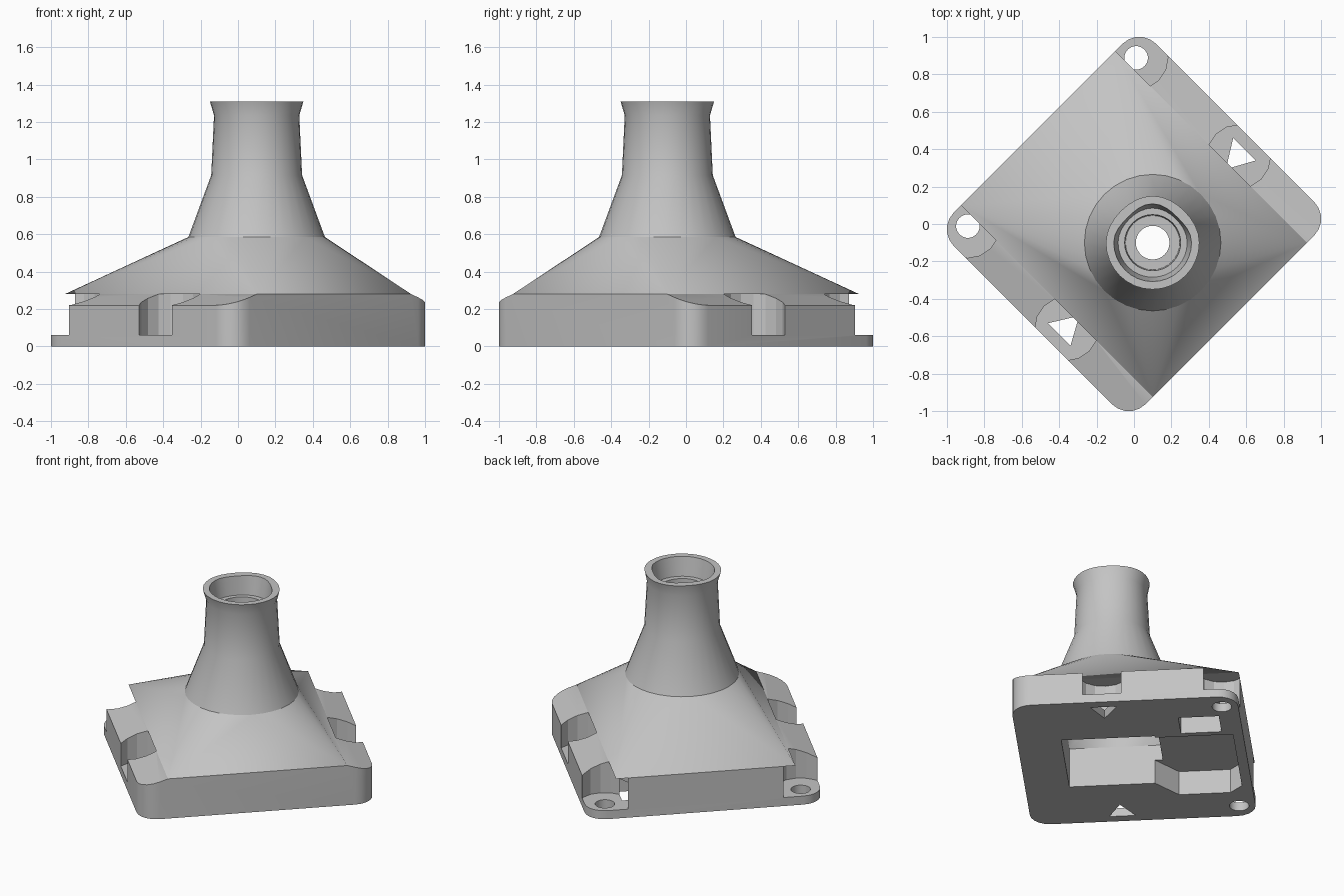
import bpy, bmesh, math
from mathutils import Matrix, Vector

cube = bpy.data.objects.get("Cube")
if cube:
    bpy.data.objects.remove(cube)

GREY = bpy.data.materials.new("plain_grey")
GREY.use_nodes = True
GREY.diffuse_color = (0.55, 0.55, 0.55, 1)
GREY.node_tree.nodes["Principled BSDF"].inputs["Base Color"].default_value = (0.55, 0.55, 0.55, 1)

# Parts are modelled square-on, then turned an eighth of a turn
TURN = Matrix.Rotation(-math.pi / 4, 4, 'Z')
AXIS = 0.141          # offset of the neck axis along local x
SIDES = 32
HALF_X, HALF_Y = 0.725, 0.765
HOOD_Y, HOOD_Z = 0.583, 0.28


def make(name, bm):
    bmesh.ops.recalc_face_normals(bm, faces=bm.faces)
    bm.transform(TURN)
    mesh = bpy.data.meshes.new(name)
    bm.to_mesh(mesh)
    bm.free()
    mesh.materials.append(GREY)
    ob = bpy.data.objects.new(name, mesh)
    bpy.context.collection.objects.link(ob)
    return ob


def circle(x, y, r, n):
    return [(x + r * math.cos(2 * math.pi * i / n), y + r * math.sin(2 * math.pi * i / n))
            for i in range(n)]


def rect(x0, x1, y0, y1):
    return [(x0, y0), (x1, y0), (x1, y1), (x0, y1)]


def prism(outline, z0, z1):
    bm = bmesh.new()
    face = bm.faces.new([bm.verts.new((x, y, z0)) for x, y in outline])
    top = bmesh.ops.extrude_face_region(bm, geom=[face])["geom"]
    bmesh.ops.translate(bm, vec=(0, 0, z1 - z0),
                        verts=[v for v in top if isinstance(v, bmesh.types.BMVert)])
    return bm


def hull(*layers):
    bm = bmesh.new()
    for outline, z in layers:
        for x, y in outline:
            bm.verts.new((x, y, z))
    bmesh.ops.convex_hull(bm, input=bm.verts)
    bmesh.ops.dissolve_limit(bm, angle_limit=0.001, verts=bm.verts, edges=bm.edges)
    return bm


def cut(ob, cutters):
    for c in cutters:
        c.hide_render = True
        mod = ob.modifiers.new("cut", 'BOOLEAN')
        mod.operation, mod.solver, mod.object = 'DIFFERENCE', 'EXACT', c
    bpy.context.view_layer.update()
    dg = bpy.context.evaluated_depsgraph_get()
    mesh = bpy.data.meshes.new_from_object(ob.evaluated_get(dg))
    ob.modifiers.clear()
    ob.data = mesh


def smooth(ob, degrees):
    bpy.ops.object.select_all(action='DESELECT')
    ob.select_set(True)
    bpy.context.view_layer.objects.active = ob
    bpy.ops.object.shade_smooth_by_angle(angle=math.radians(degrees))


# Base: rounded block with sloping shoulders on two sides
R = 0.128
outline = []
for k, (sx, sy) in enumerate([(1, 1), (-1, 1), (-1, -1), (1, -1)]):
    for i in range(6):
        t = math.pi / 2 * (k + i / 5)
        outline.append((sx * (HALF_X - R) + R * math.cos(t), sy * (HALF_Y - R) + R * math.sin(t)))
bm = prism(outline, 0, HOOD_Z)
for s in (1, -1):
    cutplane = bmesh.ops.bisect_plane(
        bm, geom=bm.verts[:] + bm.edges[:] + bm.faces[:], plane_co=(0, s * HOOD_Y, HOOD_Z),
        plane_no=Vector((0, s * 0.06, 0.182)).normalized(), clear_outer=True)
    edges = [e for e in cutplane["geom_cut"] if isinstance(e, bmesh.types.BMEdge)]
    bmesh.ops.holes_fill(bm, edges=edges)
base = make("base", bm)

# Hood: four-sided skirt blending into a round collar
hood = make("hood", hull((rect(-HALF_X, HALF_X, -HOOD_Y, HOOD_Y), HOOD_Z),
                         (circle(AXIS, 0, 0.365, SIDES), 0.585)))

# Cavity shared by base and hood
C = 0.3
cavity = make("cavity_cutter", hull((rect(AXIS - C, AXIS + C, -C, C), -0.1),
                                    (rect(AXIS - C, AXIS + C, -C, C), HOOD_Z),
                                    (circle(AXIS, 0, C, SIDES), 0.65)))

# Screw pockets, side pockets, their holes, and the underside recesses
cutters = [cavity]
for s in (1, -1):
    for x, y in ((-0.62, 0.636), (AXIS, 0.65)):
        cutters.append(make("pocket_cutter", prism(circle(x, s * y, 0.17, 16), 0.06, 0.5)))
    cutters.append(make("screw_cutter", prism(circle(-0.62, s * 0.636, 0.063, 20), -0.1, 0.1)))
    triangle = [(0.05, s * 0.70), (0.22, s * 0.70), (0.14, s * 0.555)]
    cutters.append(make("vent_cutter", prism(triangle, -0.1, 0.1)))
recess = [(-0.1, 0.28), (-0.66, 0.28), (-0.66, -0.38), (-0.58, -0.46), (-0.25, -0.46), (-0.1, -0.29)]
cutters.append(make("recess_cutter", prism(recess, -0.1, 0.17)))
cutters.append(make("small_recess_cutter", prism(rect(-0.59, -0.33, 0.32, 0.52), -0.1, 0.17)))
cut(base, cutters)
cut(hood, [cavity])
for c in cutters:
    bpy.data.objects.remove(c)

# Neck: lathed shell with a flared lip, slightly pinched on two sides
# Each entry is radius, height, pinch
profile = [(0.365, 0.585, 0), (0.243, 0.915, 0), (0.228, 1.235, 0.01), (0.25, 1.31, 0.04),
           (0.208, 1.31, 0.09), (0.185, 1.18, 0.04), (0.15, 1.18, 0), (0.145, 1.08, 0),
           (0.09, 1.08, 0), (0.09, 1.02, 0), (0.2, 0.92, 0), (0.3, 0.585, 0)]
bm = bmesh.new()
rings = []
for r, z, pinch in profile:
    ring = []
    for i in range(SIDES):
        t = 2 * math.pi * i / SIDES
        w = t - math.pi / 4
        k = 1 - pinch * math.sin(2 * w) ** 2 * (math.sin(w) > 0)
        ring.append(bm.verts.new((AXIS + r * k * math.cos(t), r * k * math.sin(t), z)))
    rings.append(ring)
for j, ring in enumerate(rings):
    nxt = rings[(j + 1) % len(rings)]
    for i in range(SIDES):
        n = (i + 1) % SIDES
        bm.faces.new((ring[i], ring[n], nxt[n], nxt[i]))
neck = make("neck", bm)

smooth(base, 20)
smooth(hood, 20)
smooth(neck, 25)
